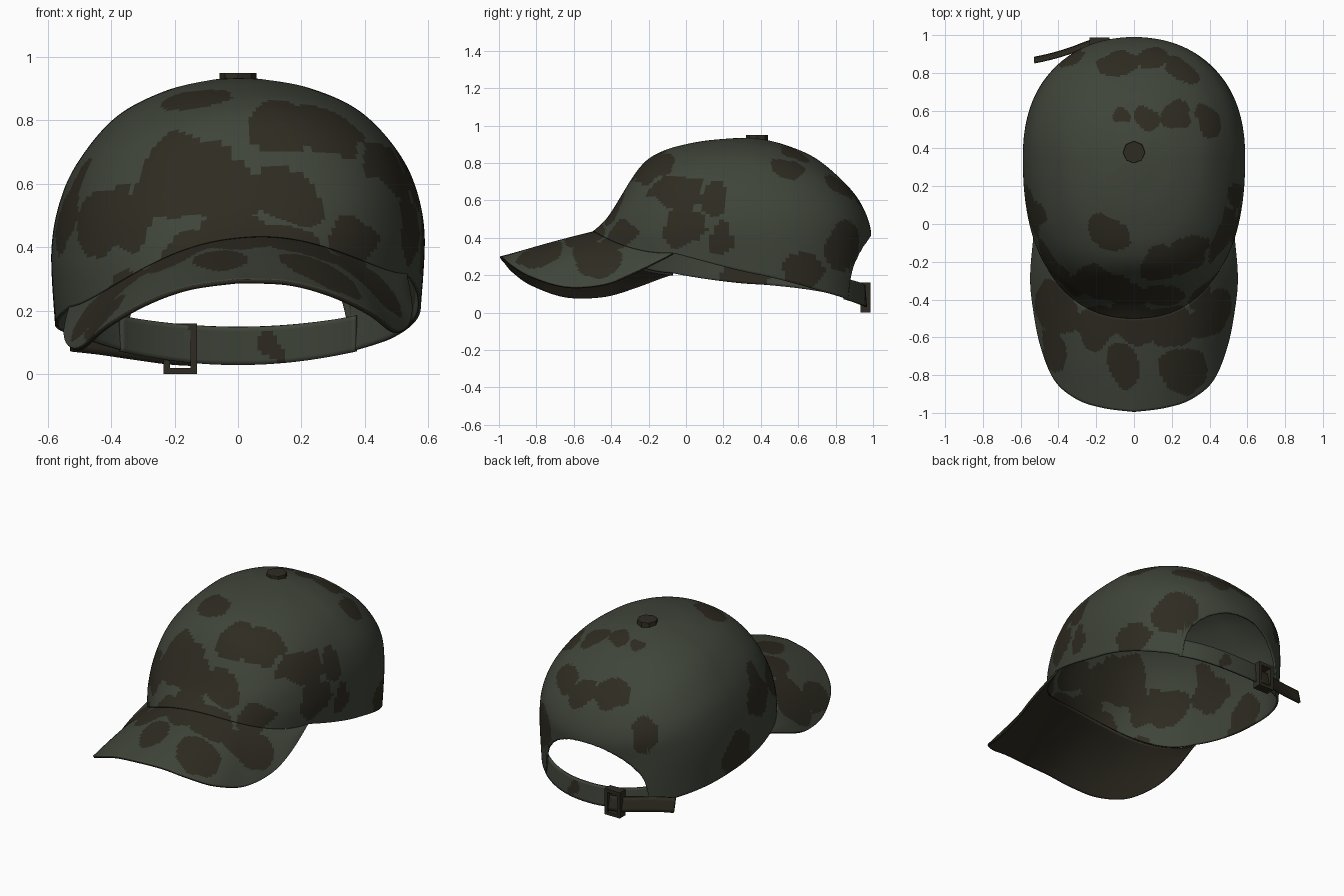
import bpy, bmesh, math
from mathutils import Vector, noise

if "Cube" in bpy.data.objects:
    bpy.data.objects.remove(bpy.data.objects["Cube"])

def material(name, rgb):
    m = bpy.data.materials.new(name)
    m.diffuse_color = (*rgb, 1)
    m.use_nodes = True
    m.node_tree.nodes["Principled BSDF"].inputs["Base Color"].default_value = m.diffuse_color
    return m

GREEN = material("dull green", (0.050, 0.059, 0.042))
BROWN = material("dark brown", (0.027, 0.024, 0.015))

# Camouflage: brown blobs (x, y, z, radius) with a noisy outline
BLOBS = [(-.18, -.3, .62, .16), (-.02, -.36, .56, .12), (.15, -.33, .55, .1), (-.42, -.2, .48, .12),
         (-.32, -.3, .48, .1), (.3, -.12, .74, .13), (.42, -.05, .62, .13), (.15, -.2, .78, .1),
         (-.15, -.05, .87, .1), (.5, 0, .45, .1), (.52, .15, .6, .1), (.56, .2, .4, .09),
         (.35, -.35, .42, .09), (-.05, .57, .9, .07), (.08, .57, .9, .07), (.24, .57, .86, .09),
         (-.1, .85, .68, .09), (.08, .88, .66, .09), (.25, .82, .66, .08), (.4, .82, .35, .14),
         (.52, .62, .2, .11), (.4, .55, .78, .06), (-.52, .05, .5, .13), (-.55, .3, .25, .13),
         (-.3, .88, .5, .09), (-.42, -.45, .25, .16), (0, -.52, .42, .12), (.2, -.52, .4, .12),
         (.42, -.48, .3, .14), (-.2, -.55, .38, .12), (-.05, -.76, .36, .1), (.25, -.76, .32, .1),
         (-.45, -.68, .18, .1), (.1, .97, .08, .05)]

def is_brown(p):
    q = p + noise.noise_vector(p * 5) * 0.07 + noise.noise_vector(p * 11) * 0.02
    return any((q - Vector(b[:3])).length < b[3] * 1.06 for b in BLOBS)

def finish(bm, name, camo, thick=0, under=0):
    bmesh.ops.remove_doubles(bm, verts=bm.verts, dist=1e-5)
    for f in bm.faces:
        f.material_index = int(camo and is_brown(f.calc_center_median()))
    me = bpy.data.meshes.new(name)
    bm.to_mesh(me)
    bm.free()
    ob = bpy.data.objects.new(name, me)
    bpy.context.collection.objects.link(ob)
    for m in ((GREEN, BROWN) if camo else (BROWN,)):
        me.materials.append(m)
    if thick:
        s = ob.modifiers.new("cloth", "SOLIDIFY")
        s.thickness, s.offset = thick, -1
        s.material_offset = s.material_offset_rim = under
    bpy.ops.object.select_all(action="DESELECT")
    ob.select_set(True)
    bpy.context.view_layer.objects.active = ob
    bpy.ops.object.shade_smooth_by_angle(angle=math.radians(40))
    return ob

def sheet(name, fn, nu, nv, thick, camo=True, under=0):
    """Surface from fn(u, v), with u and v in 0..1."""
    bm = bmesh.new()
    g = [[bm.verts.new(fn(i / nu, j / nv)) for j in range(nv + 1)] for i in range(nu + 1)]
    for i in range(nu):
        for j in range(nv):
            bm.faces.new((g[i][j], g[i + 1][j], g[i + 1][j + 1], g[i][j + 1]))
    return finish(bm, name, camo, thick, under)

def along(pts, v):
    """Smooth curve through the points (Catmull-Rom)."""
    n = len(pts) - 1
    k = min(int(v * n), n - 1)
    t = v * n - k
    a, b, c, d = (Vector(pts[min(max(k + o, 0), n)]) for o in (-1, 0, 1, 2))
    return b + (c - a) * (t / 2) + (a * 2 - b * 5 + c * 4 - d) * (t * t / 2) + (b * 3 - a - c * 3 + d) * (t ** 3 / 2)

# Crown profiles (radius factor, height), rim to top, by angle from the front
BRIM_END = 63
PROFILES = {
    0: [(1, .43), (.94, .475), (.88, .54), (.71, .77), (.57, .86), (.36, .91), (.16, .93), (0, .935)],
    BRIM_END: [(1, .265), (1, .4), (.95, .56), (.84, .71), (.64, .83), (.4, .9), (.16, .928), (0, .935)],
    90: [(.98, .18), (1, .42), (.94, .59), (.82, .715), (.64, .825), (.4, .893), (.15, .925), (0, .935)],
    180: [(.955, .0), (.97, .27), (1, .42), (.94, .55), (.81, .67), (.54, .82), (.25, .9), (0, .935)]}

def crown_point(deg, v):
    a = abs(deg)
    keys = sorted(PROFILES)
    k = max(i for i in range(3) if keys[i] <= a)
    f = (a - keys[k]) / (keys[k + 1] - keys[k])
    if k == 0:
        f = f * f * (3 - 2 * f)
    r, z = along(PROFILES[keys[k]], v).lerp(along(PROFILES[keys[k + 1]], v), f)
    c, s = math.cos(math.radians(a)), math.sin(math.radians(a))
    x = math.copysign(.588 * abs(s) ** .87 * r, deg)
    y = .36 - math.copysign((.86 if c > 0 else .63) * abs(c) ** .87 * r, c)
    tilt = .1 * min(1, max(0, (.75 - y) / .8))
    return Vector((x, y, z + tilt * x * (1 - v)))

def crown(u, v):
    # the column starts above the arched opening at the back
    deg = -180 + 360 * u
    v0 = 0
    if abs(deg) > 120:
        for n in range(200):
            p = crown_point(deg, v0)
            if abs(p.x) >= .35 or p.z >= .14 + .27 * math.sqrt(1 - (p.x / .35) ** 2):
                break
            v0 += .004
    return crown_point(deg, v0 + (1 - v0) * v)

sheet("crown", crown, 220, 76, .01)

# Brim: from the outer edge to the front rim of the crown
EDGE = [(0, -.995, .30), (.16, -.975, .285), (.3, -.93, .24), (.42, -.83, .175),
        (.495, -.65, .115), (.535, -.45, .12), (.55, -.28, .175), (.533, -.07, .265)]

def brim(u, v):
    t = 2 * u - 1
    e = along(EDGE, abs(t))
    e.x = math.copysign(e.x, t)
    e.z += (.05 + .05 * t ** 6) * e.x
    p = e.lerp(crown_point(t * BRIM_END, 0), v)
    p.z += .03 * math.sin(math.pi * v) * abs(t) * (1 - abs(t)) * 2
    return p

sheet("brim", brim, 120, 40, .014, under=1)

# Button on top
bm = bmesh.new()
bmesh.ops.create_cone(bm, cap_ends=True, segments=8, radius1=.06, radius2=.058, depth=.035)
bmesh.ops.translate(bm, verts=bm.verts, vec=(0, .38, .9325))
finish(bm, "top_button", False)

# Strap across the opening
def strap(u, v):
    x = .375 - .75 * u
    y = .36 + .608 * (1 - abs(x / .567) ** 2.3) ** .435
    return Vector((x, y - .01 * v, (.03 + .3 * x * x) * (1 - v) + (.15 + .25 * x * x) * v))

sheet("strap", strap, 60, 8, .012)

# Loose strap end
TAIL = [(-.15, .985, .03), (-.23, .975, .035), (-.34, .935, .05), (-.44, .905, .065), (-.53, .885, .075)]

def tail(u, v):
    return along(TAIL, u) + Vector((0, -.02 * v, .085 * v))

sheet("strap_tail", tail, 16, 4, .016, camo=False)

# Buckle frame
bm = bmesh.new()
for cx, cz, sx, sz in ((-.225, .08, .02, .16), (-.14, .08, .02, .16),
                       (-.183, .01, .1, .02), (-.183, .15, .1, .02)):
    new = bmesh.ops.create_cube(bm, size=1)["verts"]
    bmesh.ops.scale(bm, verts=new, vec=(sx, .055, sz))
    bmesh.ops.translate(bm, verts=new, vec=(cx, .96, cz))
finish(bm, "buckle", False)
